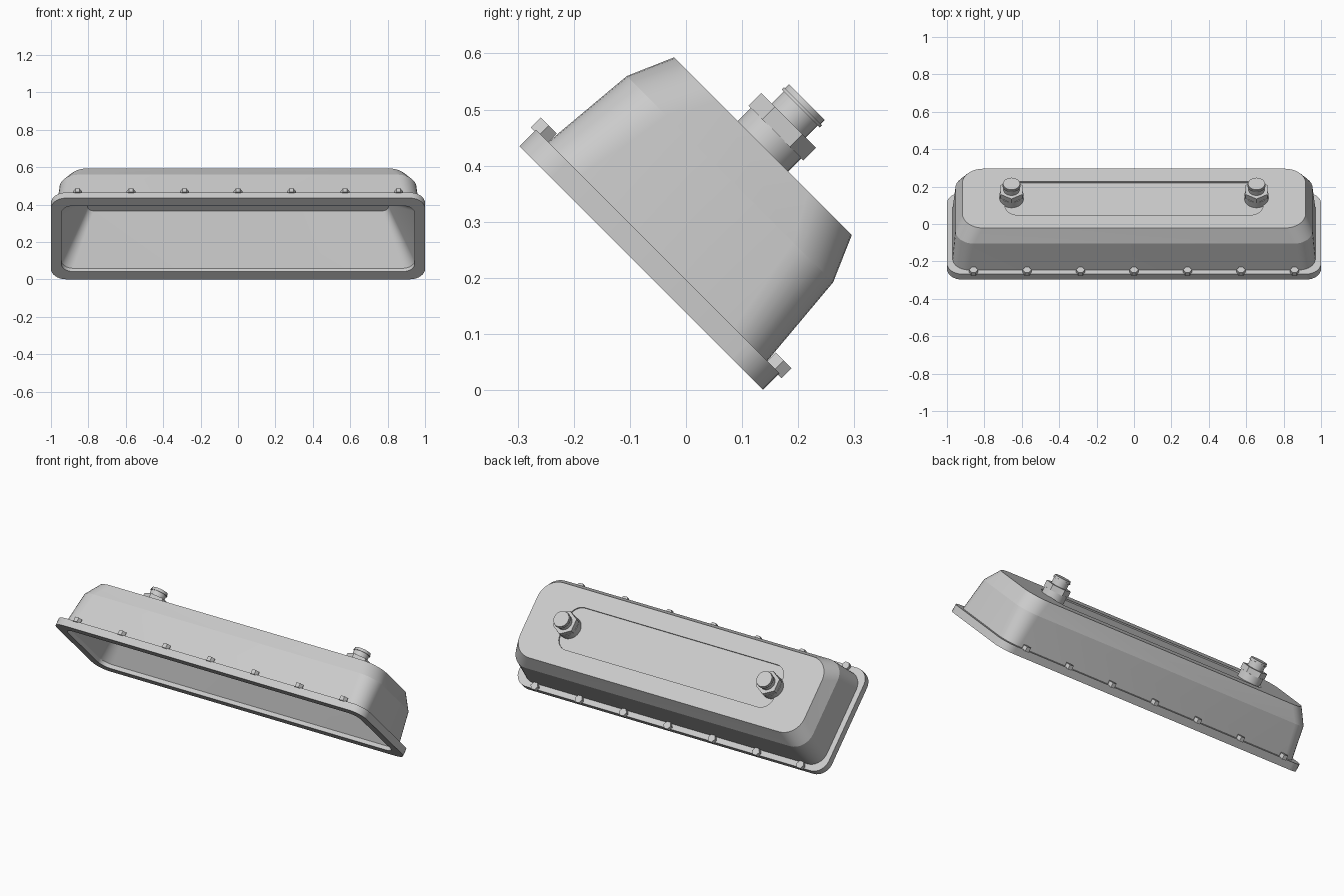
import bpy, bmesh, math
from mathutils import Matrix

cube = bpy.data.objects.get("Cube")
if cube:
    bpy.data.objects.remove(cube, do_unlink=True)

grey = bpy.data.materials.new("cast_grey")
grey.use_nodes = True
colour = (0.6, 0.6, 0.6, 1)
grey.diffuse_color = colour
grey.node_tree.nodes["Principled BSDF"].inputs["Base Color"].default_value = colour

# Parts are built lying flat, then tilted so the opening faces front and down
TILT = Matrix.Translation((0, -0.08, 0.2175)) @ Matrix.Rotation(math.radians(-45), 4, 'X')


def finish(bm, name, angle):
    bmesh.ops.recalc_face_normals(bm, faces=bm.faces)
    bm.transform(TILT)
    mesh = bpy.data.meshes.new(name)
    bm.to_mesh(mesh)
    bm.free()
    mesh.materials.append(grey)
    obj = bpy.data.objects.new(name, mesh)
    bpy.context.collection.objects.link(obj)
    bpy.ops.object.select_all(action='DESELECT')
    obj.select_set(True)
    bpy.context.view_layer.objects.active = obj
    bpy.ops.object.shade_smooth_by_angle(angle=math.radians(angle))
    return obj


def loft(bm, rings):
    """Skin closed rings of points and cap both ends."""
    loops = [[bm.verts.new(p) for p in ring] for ring in rings]
    count = len(loops[0])
    for a, b in zip(loops, loops[1:]):
        for i in range(count):
            j = (i + 1) % count
            bm.faces.new((a[i], a[j], b[j], b[i]))
    bm.faces.new(loops[0])
    bm.faces.new(loops[-1])


def rounded_rect(hx, hy, r, z, steps=8):
    points = []
    for quarter, (sx, sy) in enumerate([(1, 1), (-1, 1), (-1, -1), (1, -1)]):
        for s in range(steps + 1):
            a = (quarter + s / steps) * math.pi / 2
            points.append((sx * (hx - r) + r * math.cos(a),
                           sy * (hy - r) + r * math.sin(a), z))
    return points


def turned(name, x, y, profile, sides, angle=30, phase=0.0):
    """Turned part from (radius, height) pairs."""
    bm = bmesh.new()
    rings = []
    for r, z in profile:
        turns = [phase + 2 * math.pi * i / sides for i in range(sides)]
        rings.append([(x + r * math.cos(a), y + r * math.sin(a), z) for a in turns])
    loft(bm, rings)
    return finish(bm, name, angle)


# Cover shell: recessed panel, outer walls, flange, then the tapered cavity
shell = [
    (0.69, 0.126, 0.07, 0.299),
    (0.69, 0.126, 0.07, 0.307),
    (0.918, 0.224, 0.11, 0.307),
    (0.955, 0.26, 0.10, 0.224),
    (0.97, 0.276, 0.085, 0.042),
    (1.0, 0.307, 0.08, 0.042),
    (1.0, 0.307, 0.08, 0.0),
    (0.945, 0.248, 0.06, 0.0),
    (0.943, 0.246, 0.06, 0.022),
    (0.805, 0.045, 0.035, 0.255),
]
bm = bmesh.new()
loft(bm, [rounded_rect(*ring) for ring in shell])
finish(bm, "cover_shell", 15)

# Threaded fittings: round collar, hex nut, neck with rimmed cap
for side, x in (("right", -0.655), ("left", 0.655)):
    turned(f"{side}_fitting_collar", x, 0, [(0.0635, 0.295), (0.0635, 0.341)], 32)
    turned(f"{side}_fitting_nut", x, 0, [(0.069, 0.340), (0.069, 0.372)], 6, phase=math.pi / 6)
    turned(f"{side}_fitting_cap", x, 0,
           [(0.043, 0.37), (0.043, 0.402), (0.048, 0.402), (0.048, 0.408),
            (0.045, 0.408), (0.045, 0.418)], 32)

# Flange bolts along both long edges
for side, y in (("front", -0.296), ("back", 0.296)):
    for i in range(7):
        turned(f"{side}_bolt_{i + 1}", (i - 3) * 0.286, y,
               [(0.023, 0.038), (0.023, 0.063)], 6)
